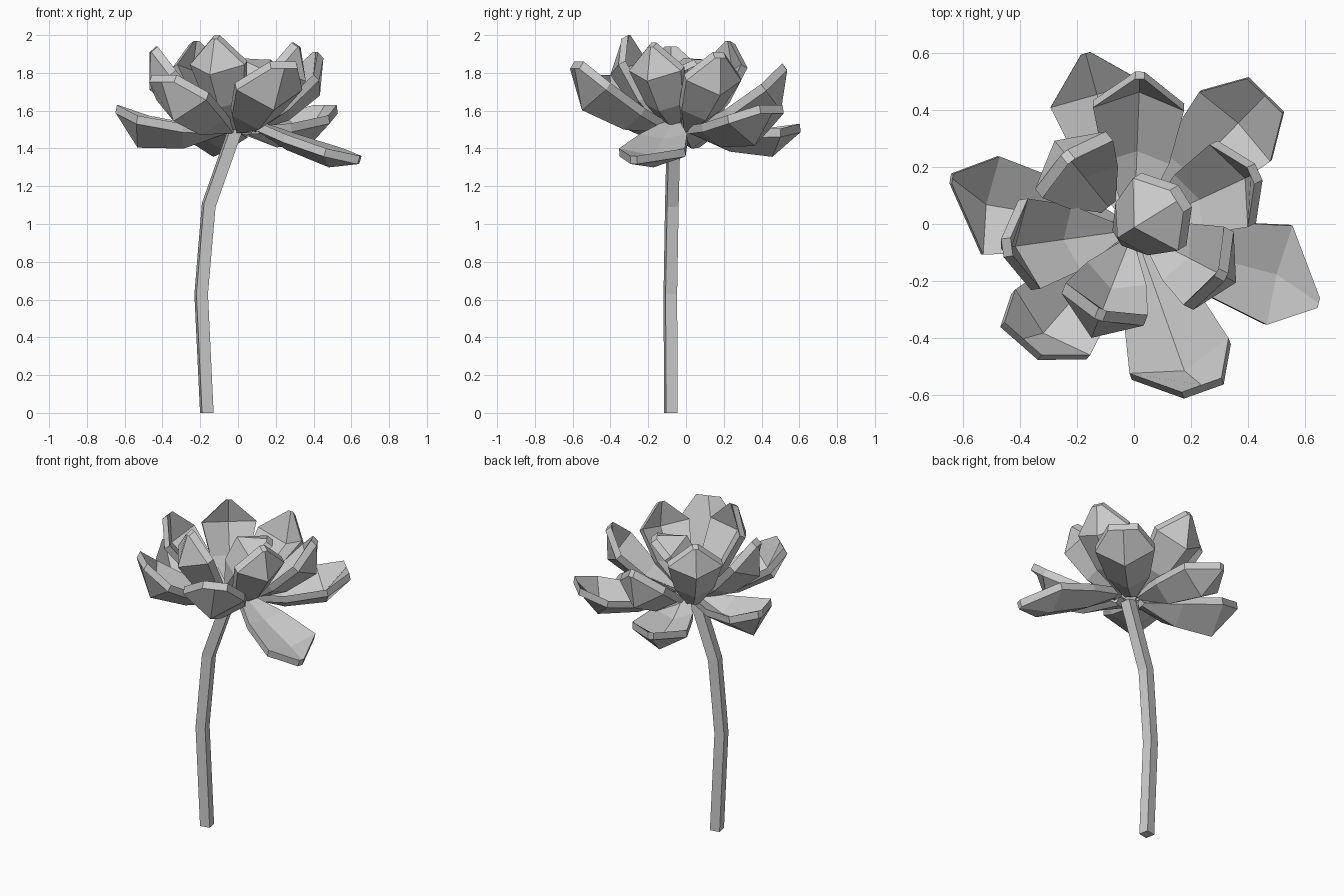
import bpy
from mathutils import Vector

if "Cube" in bpy.data.objects:
    bpy.data.objects.remove(bpy.data.objects["Cube"])

CENTRE = Vector((0.0, -0.02, 1.52))
UP = Vector((0, 0, 1))
# rows along a petal: position, half width, spine sag, edge sag, belly thickness
ROWS = [(0.0, 0.2, 0.0, 0.0, 1.0), (0.34, 0.72, 0.7, 0.2, 1.4),
        (0.74, 1.0, 0.95, 0.2, 1.5), (1.0, None, 0.0, 0.0, 1.0)]
RIM = [0, 3, 6, 9, 10, 11, 8, 5, 2, 1]


def make_object(name, verts, faces):
    mesh = bpy.data.meshes.new(name)
    mesh.from_pydata(verts, [], faces)
    mesh.update()
    obj = bpy.data.objects.new(name, mesh)
    bpy.context.collection.objects.link(obj)
    return obj


def petal(name, tip, half_width, sag, blunt=0.1, skew=0.0, base=None, thick=0.045):
    """Solid cupped petal with a creased spine, from the flower heart to its tip."""
    tip = Vector(tip)
    if base is None:
        out = Vector((tip.x - CENTRE.x, tip.y - CENTRE.y, 0)).normalized()
        base = CENTRE + out * 0.06
    base = Vector(base)
    d = (tip - base).normalized()
    n = (UP - d * UP.dot(d)).normalized()
    side = n.cross(d)
    top, under, faces = [], [], []
    for t, w, spine, edge, belly in ROWS:
        shift = skew if w is None else 0
        w = blunt if w is None else w
        p = base.lerp(tip, t) + side * shift
        for s in (-1, 0, 1):
            v = p + side * (s * w * half_width) - n * sag * (edge if s else spine)
            top.append(v)
            under.append(v - n * thick * (1 if s else belly))
    for i in range(3):
        for j in range(2):
            a = i * 3 + j
            f = (a, a + 3, a + 4, a + 1)
            faces += [f, tuple(k + 12 for k in reversed(f))]
    for a, b in zip(RIM, RIM[1:] + RIM[:1]):
        faces.append((b, a, a + 12, b + 12))
    return make_object(name, top + under, faces)


# outer, spreading petals
outer = [dict(tip=(-0.65, 0.09, 1.63), half_width=0.175, sag=0.14, skew=-0.07),
         dict(tip=(-0.17, 0.60, 1.53), half_width=0.17, sag=0.11),
         dict(tip=(0.46, 0.45, 1.63), half_width=0.175, sag=0.13, blunt=0.5),
         dict(tip=(0.665, -0.22, 1.36), half_width=0.18, sag=0.05, skew=-0.06,
              base=(0.09, -0.07, 1.55)),
         dict(tip=(0.20, -0.58, 1.86), half_width=0.185, sag=0.14, blunt=0.4, skew=0.04),
         dict(tip=(-0.36, -0.43, 1.79), half_width=0.175, sag=0.14, blunt=0.5, skew=-0.04),
         dict(tip=(0.02, 0.51, 1.85), half_width=0.16, sag=0.14)]
for i, spec in enumerate(outer):
    petal(f"outer_petal_{i + 1}", **spec)

# inner, upright petals
inner = [dict(tip=(-0.43, -0.08, 1.94), half_width=0.16, sag=0.12, blunt=0.2),
         dict(tip=(-0.22, 0.22, 1.97), half_width=0.16, sag=0.10,
              base=(-0.09, 0.06, 1.52)),
         dict(tip=(0.41, 0.17, 1.91), half_width=0.16, sag=0.12, blunt=0.2),
         dict(tip=(0.29, -0.17, 1.96), half_width=0.155, sag=0.11),
         dict(tip=(-0.11, -0.30, 2.0), half_width=0.155, sag=0.13)]
for i, spec in enumerate(inner):
    petal(f"inner_petal_{i + 1}", **spec)

# heart petal folding over the middle
petal("heart_petal", (0.15, 0.08, 1.87), 0.15, -0.15, blunt=0.3,
      base=(-0.06, -0.05, 1.56))

# bent four-sided stem
path = [(-0.165, -0.08, 0), (-0.195, -0.083, 0.63),
        (-0.155, -0.075, 1.1), (-0.01, -0.065, 1.51)]
section = [(-0.025, -0.036), (0.036, -0.025), (0.025, 0.036), (-0.036, 0.025)]
verts = [(x + a, y + b, z - (0.3 * a if z > 1 else 0))
         for x, y, z in path for a, b in section]
faces = [(3, 2, 1, 0), (12, 13, 14, 15)]
for i in range(3):
    for j in range(4):
        k = (j + 1) % 4
        faces.append((i * 4 + j, i * 4 + k, i * 4 + 4 + k, i * 4 + 4 + j))
make_object("stem", verts, faces)
